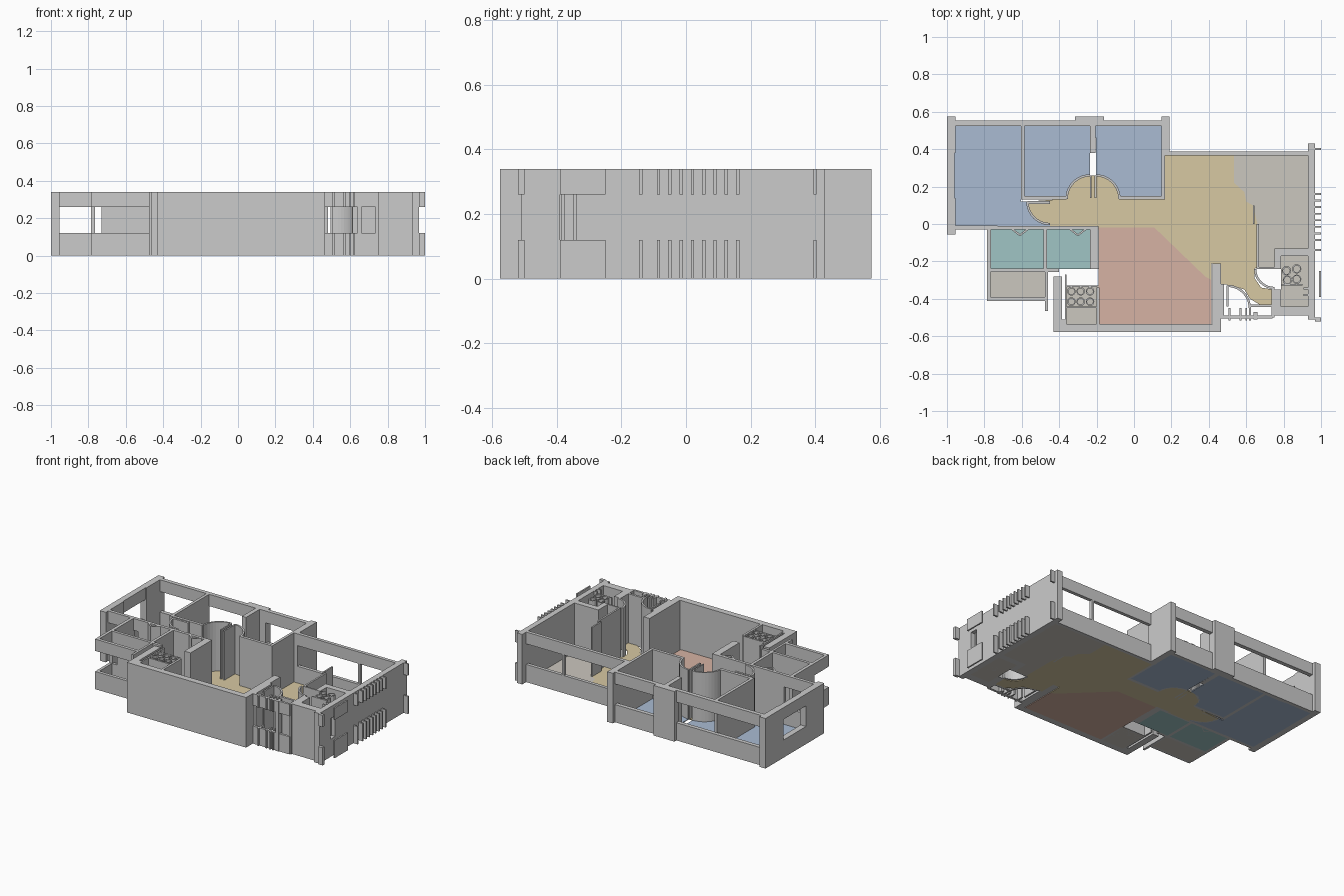
import bpy, bmesh, math

H, SILL, HEAD, FLOOR = 0.34, 0.12, 0.26, 0.006


def prism(name, pts, z0, z1, mat=None):
    bm = bmesh.new()
    f = bm.faces.new([bm.verts.new((x, y, z0)) for x, y in pts])
    r = bmesh.ops.extrude_face_region(bm, geom=[f])
    for v in r["geom"]:
        if isinstance(v, bmesh.types.BMVert):
            v.co.z = z1
    bmesh.ops.recalc_face_normals(bm, faces=bm.faces)
    me = bpy.data.meshes.new(name)
    bm.to_mesh(me)
    bm.free()
    ob = bpy.data.objects.new(name, me)
    bpy.context.collection.objects.link(ob)
    if mat:
        me.materials.append(mat)
    return ob


def rect(x0, x1, y0, y1):
    return [(x0, y0), (x1, y0), (x1, y1), (x0, y1)]


def walls(name, rects):
    for r in rects:
        prism(name, rect(*r), 0, H)


def windows(name, rects):
    # open band between a low sill wall and a lintel
    for r in rects:
        prism(name + "_sill", rect(*r), 0, SILL)
        prism(name + "_lintel", rect(*r), HEAD, H)


def arc(cx, cy, r, a0, a1, n=10):
    return [(cx + r * math.cos(math.radians(a0 + (a1 - a0) * i / n)),
             cy + r * math.sin(math.radians(a0 + (a1 - a0) * i / n))) for i in range(n + 1)]


def arc_wall(name, cx, cy, r, a0, a1, t=0.012, n=10):
    prism(name, arc(cx, cy, r, a0, a1, n) + arc(cx, cy, r - t, a1, a0, n), 0, H)


def strip(name, a, b, t=0.01):
    # thin straight wall between two points
    dx, dy = b[0] - a[0], b[1] - a[1]
    l = math.hypot(dx, dy)
    nx, ny = -dy / l * t / 2, dx / l * t / 2
    prism(name, [(a[0] + nx, a[1] + ny), (b[0] + nx, b[1] + ny),
                 (b[0] - nx, b[1] - ny), (a[0] - nx, a[1] - ny)], 0, H)


def colour(name, rgb):
    m = bpy.data.materials.new(name)
    m.diffuse_color = (*rgb, 1)
    return m


blue = colour("bedroom_blue", (0.40, 0.50, 0.65))
tan = colour("hall_tan", (0.68, 0.58, 0.36))
salmon = colour("living_salmon", (0.67, 0.45, 0.37))
teal = colour("bath_teal", (0.35, 0.56, 0.56))
stone = colour("service_grey", (0.60, 0.57, 0.52))

# bedroom floors, cut back around the door swings
left_swing = arc(-0.45, 0.12, 0.12, 180, 270)
swing_a = arc(-0.235, 0.135, 0.125, 180, 90)
swing_b = arc(-0.203, 0.135, 0.125, 90, 0)
prism("bedroom_1_floor", [(-0.96, -0.01), (-0.96, 0.53), (-0.605, 0.53), (-0.605, 0.12)]
      + left_swing + [(-0.45, -0.01)], 0, FLOOR, blue)
prism("bedroom_2_floor", [(-0.585, 0.15), (-0.585, 0.53), (-0.235, 0.53)]
      + swing_a[:0:-1] + [(-0.36, 0.15)], 0, FLOOR, blue)
prism("bedroom_3_floor", [(-0.205, 0.53), (0.15, 0.53), (0.15, 0.15), (-0.08, 0.15)]
      + swing_b[-2::-1], 0, FLOOR, blue)

# hall, living room and service floors
prism("hall_floor", left_swing[::-1] + swing_a + swing_b + [
    (0.165, 0.13), (0.165, 0.37), (0.535, 0.37), (0.535, 0.22), (0.59, 0.17),
    (0.60, 0.12), (0.635, 0.10), (0.66, 0.0), (0.66, -0.23), (0.645, -0.24),
    (0.645, -0.29), (0.68, -0.34), (0.74, -0.35), (0.74, -0.43), (0.67, -0.43),
    (0.62, -0.40), (0.59, -0.35), (0.53, -0.33), (0.465, -0.32), (0.465, -0.21),
    (0.415, -0.21), (0.415, -0.30), (0.38, -0.28), (0.11, -0.02), (-0.45, -0.02)],
    0, FLOOR, tan)
prism("living_floor", [(-0.19, -0.02), (0.11, -0.02), (0.38, -0.28), (0.415, -0.30),
                       (0.415, -0.535), (-0.19, -0.535)], 0, FLOOR, salmon)
prism("kitchen_floor", [(0.535, 0.37), (0.935, 0.37), (0.935, -0.13), (0.75, -0.13),
                        (0.75, -0.23), (0.66, -0.23), (0.66, 0.0), (0.635, 0.10),
                        (0.60, 0.12), (0.59, 0.17), (0.535, 0.22)], 0, FLOOR, stone)
for n, r, m in [("bath_1_floor", (-0.765, -0.485, -0.24, -0.03), teal),
                ("bath_2_floor", (-0.465, -0.235, -0.24, -0.03), teal),
                ("balcony_floor", (-0.78, -0.475, -0.395, -0.255), stone),
                ("small_bath_floor", (-0.36, -0.19, -0.535, -0.33), stone),
                ("guest_bath_floor", (0.785, 0.93, -0.44, -0.17), stone)]:
    prism(n, rect(*r), 0, FLOOR, m)

# outer walls and pillars
walls("outer_wall", [
    (-1, -0.955, 0.38, 0.575), (-1, -0.955, -0.055, 0.14),
    (-0.315, -0.16, 0.525, 0.575), (0.147, 0.19, 0.365, 0.575),
    (0.93, 0.968, -0.34, 0.43), (0.93, 0.968, -0.51, -0.39),
    (-0.43, 0.465, -0.577, -0.535), (0.42, 0.465, -0.535, -0.21),
    (-0.43, -0.37, -0.535, -0.51), (0.75, 0.935, -0.49, -0.44)])

# window bands
windows("window", [
    (-1, -0.96, 0.14, 0.38), (-0.955, -0.315, 0.525, 0.553), (-0.16, 0.147, 0.525, 0.553),
    (0.19, 0.93, 0.365, 0.388), (0.93, 0.968, -0.39, -0.34),
    (-0.955, -0.73, -0.03, -0.008), (-0.785, -0.73, -0.257, -0.238),
    (-0.785, -0.46, -0.412, -0.39), (-0.787, -0.767, -0.39, -0.257),
    (-0.43, -0.385, -0.51, -0.28), (0.465, 0.74, -0.505, -0.49),
    (0.99, 1.0, -0.39, -0.25), (0.968, 1.0, 0.395, 0.405), (0.968, 1.0, -0.52, -0.50)])

# row of fins on the right side
for y in [-0.14] + [-0.085 + 0.035 * i for i in range(8)]:
    windows("fin", [(0.968, 1.0, y - 0.005, y + 0.005)])

# bedroom partitions and door leaves
walls("bedroom_wall", [
    (-0.605, -0.585, 0.13, 0.53), (-0.235, -0.205, 0.38, 0.53),
    (-0.605, -0.36, 0.13, 0.15), (-0.08, 0.165, 0.13, 0.15), (0.147, 0.165, 0.15, 0.37),
    (-0.57, -0.45, 0.108, 0.122), (-0.235, -0.226, 0.14, 0.26), (-0.21, -0.2, 0.14, 0.26)])
arc_wall("door_swing_1", -0.45, 0.12, 0.126, 180, 270)
arc_wall("door_swing_2", -0.235, 0.135, 0.131, 90, 180)
arc_wall("door_swing_3", -0.203, 0.135, 0.131, 0, 90)

# bathroom, balcony and living partitions
walls("bath_wall", [
    (-0.73, -0.19, -0.03, -0.01), (-0.787, -0.765, -0.257, -0.02),
    (-0.485, -0.465, -0.245, -0.03), (-0.73, -0.4, -0.257, -0.238),
    (-0.235, -0.188, -0.24, -0.03), (-0.475, -0.46, -0.465, -0.257),
    (-0.37, -0.36, -0.535, -0.27), (-0.2, -0.185, -0.535, -0.34)])
for cx in (-0.61, -0.30):
    strip("bath_door", (cx - 0.045, -0.025), (cx, -0.06))
    strip("bath_door", (cx, -0.06), (cx + 0.045, -0.025))

# kitchen and guest bath walls
walls("guest_bath_wall", [
    (0.75, 0.93, -0.17, -0.13), (0.75, 0.785, -0.24, -0.17), (0.75, 0.785, -0.44, -0.35),
    (0.655, 0.667, -0.235, 0.0), (0.635, 0.645, 0.0, 0.10), (0.655, 0.75, -0.24, -0.23),
    (0.905, 0.94, -0.385, -0.375), (0.905, 0.94, -0.35, -0.34)])
arc_wall("guest_door_swing", 0.75, -0.24, 0.108, 180, 270)

# entry with its door swing and mullions
arc_wall("entry_door_swing", 0.50, -0.45, 0.125, 0, 90)
walls("entry_wall", [
    (0.465, 0.48, -0.49, -0.32), (0.495, 0.505, -0.44, -0.33), (0.62, 0.75, -0.445, -0.43),
    (0.64, 0.66, -0.51, -0.47), (0.735, 0.75, -0.50, -0.34)])
windows("entry_post", [(x, x + 0.01, -0.515, -0.45) for x in (0.505, 0.565, 0.595, 0.615)])
walls("back_post", [(0.645, 0.66, 0.365, 0.388)])


# bathroom fixtures drawn as thin full-height outlines
def fixture(cx, cy, r):
    arc_wall("fixture", cx, cy, r, 0, 179.9, 0.007, 6)
    arc_wall("fixture", cx, cy, r, 180, 359.9, 0.007, 6)


for i in range(3):
    for j in range(2):
        fixture(-0.335 + 0.05 * i, -0.36 - 0.055 * j, 0.023)
for x, y in [(0.815, -0.25), (0.87, -0.24), (0.82, -0.30), (0.87, -0.295)]:
    fixture(x, y, 0.025)
walls("fixture_edge", [(-0.36, -0.2, -0.338, -0.33), (-0.36, -0.2, -0.448, -0.44),
                       (0.785, 0.9, -0.33, -0.322)])
